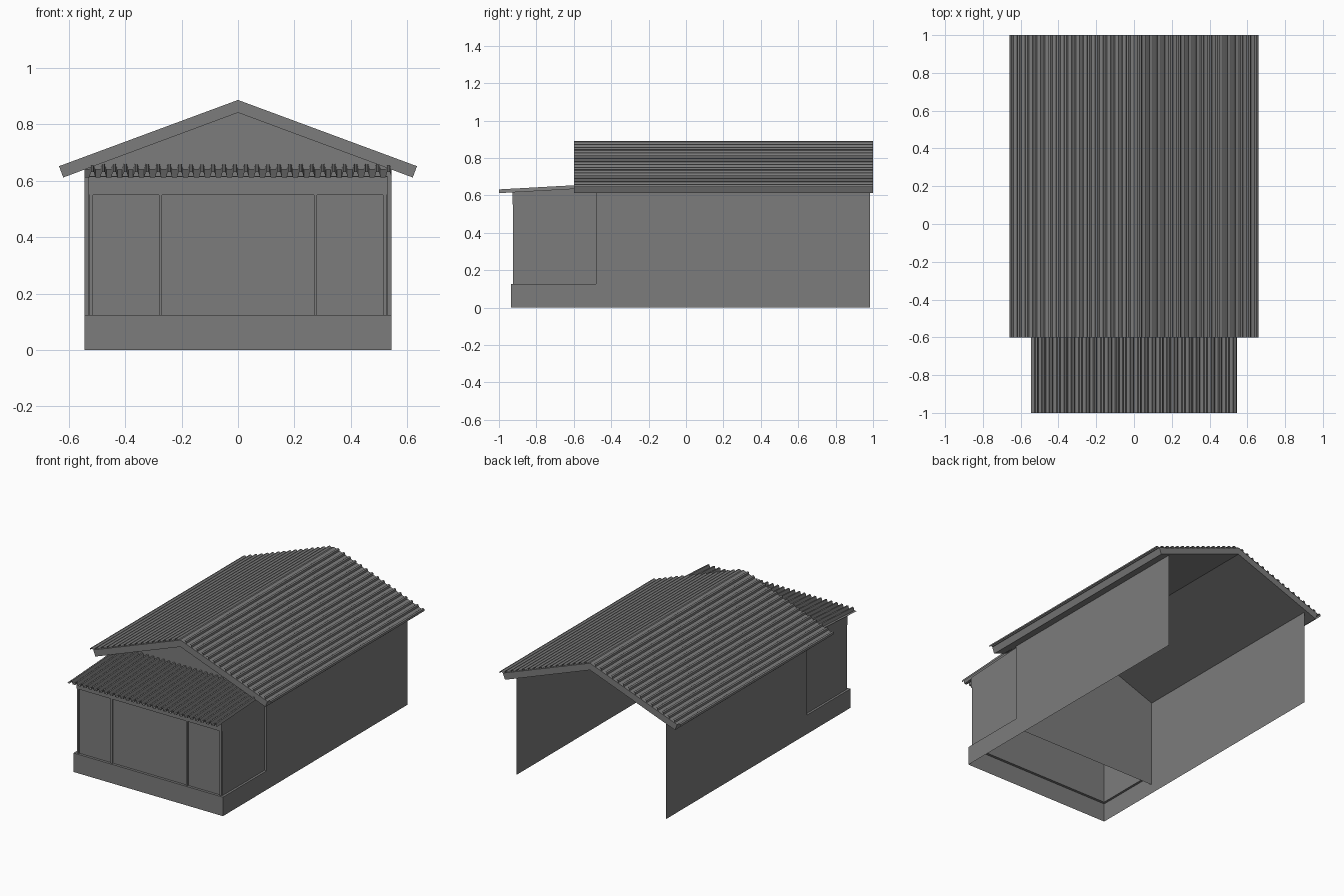
import bpy, bmesh
from mathutils import Vector

cube = bpy.data.objects.get("Cube")
if cube:
    bpy.data.objects.remove(cube)

grey = bpy.data.materials.new("plain_grey")
grey.use_nodes = True
colour = (0.2, 0.2, 0.2, 1)
grey.diffuse_color = colour
grey.node_tree.nodes["Principled BSDF"].inputs["Base Color"].default_value = colour

# Main dimensions
HALF = 0.545                # half width of the house and porch base
PANEL = 0.53                # half width of the porch enclosure
FRONT, BACK = -0.48, 0.985  # house wall ends
PORCH = -0.935              # front of the porch base
SCREEN = -0.918             # front of the porch panels
BASE = 0.125                # porch base height
APEX, SLOPE = 0.887, 0.37   # main roof top line


def finish(name, bm):
    mesh = bpy.data.meshes.new(name)
    bm.to_mesh(mesh)
    bm.free()
    mesh.materials.append(grey)
    obj = bpy.data.objects.new(name, mesh)
    bpy.context.collection.objects.link(obj)
    return obj


def sheet(name, *outlines):
    bm = bmesh.new()
    for outline in outlines:
        bm.faces.new([bm.verts.new(p) for p in outline])
    return finish(name, bm)


def box(name, low, high):
    bm = bmesh.new()
    bmesh.ops.create_cube(bm, size=1)
    low, high = Vector(low), Vector(high)
    for v in bm.verts:
        v.co = (low + high) / 2 + v.co * (high - low)
    return finish(name, bm)


def strip(name, start, end):
    """Surface between two matching rows of points."""
    bm = bmesh.new()
    a = [bm.verts.new(p) for p in start]
    b = [bm.verts.new(p) for p in end]
    for i in range(len(a) - 1):
        bm.faces.new((a[i], a[i + 1], b[i + 1], b[i]))
    return finish(name, bm)


def ribs(length, count, height):
    """Corrugated profile as (distance, height) pairs."""
    pitch = length / count
    shape = ((0, 0), (0.45, 0), (0.6, 1), (0.85, 1))
    points = [((i + t) * pitch, h * height) for i in range(count) for t, h in shape]
    return points + [(length, 0)]


def porch_roof_z(y):
    return 0.612 + (y + 1) * 0.055


# House side walls, stepping down to the porch base
for side, s in (("right", -1), ("left", 1)):
    x = s * HALF
    top = 0.64
    sheet(side + "_wall", [(x, y, z) for y, z in (
        (PORCH, 0), (BACK, 0), (BACK, top), (FRONT, top), (FRONT, BASE), (PORCH, BASE))])

# Gabled wall behind the porch
sheet("gable_wall", [(x, FRONT, z) for x, z in (
    (-HALF, 0.06), (HALF, 0.06), (HALF, 0.64), (0, 0.845), (-HALF, 0.64))])

# Porch base front and narrow ledge
sheet("porch_base_front", [(-HALF, PORCH, 0), (HALF, PORCH, 0),
                           (HALF, PORCH, BASE), (-HALF, PORCH, BASE)])
strip("porch_ledge",
      [(x, y, BASE) for x, y in ((-HALF, FRONT), (-HALF, PORCH), (HALF, PORCH), (HALF, FRONT))],
      [(x, y, BASE) for x, y in ((-PANEL, FRONT), (-PANEL, SCREEN), (PANEL, SCREEN), (PANEL, FRONT))])

# Porch enclosure panels on three sides
corners = ((-PANEL, FRONT), (-PANEL, SCREEN), (PANEL, SCREEN), (PANEL, FRONT))
strip("porch_panels",
      [(x, y, BASE) for x, y in corners],
      [(x, y, porch_roof_z(y)) for x, y in corners])

# Porch posts and beams
for i, x in enumerate((-0.52, -0.275, 0.275, 0.52)):
    box(f"porch_post_{i + 1}", (x - 0.006, SCREEN - 0.007, BASE), (x + 0.006, SCREEN, 0.55))
box("porch_front_beam", (-PANEL, SCREEN - 0.009, 0.55), (PANEL, SCREEN, 0.615))
for side, s in (("right", -1), ("left", 1)):
    x = s * (PANEL + 0.004)
    sheet(side + "_porch_beam", [(x, SCREEN, 0.55), (x, FRONT, 0.572),
                                 (x, FRONT, porch_roof_z(FRONT)), (x, SCREEN, porch_roof_z(SCREEN))])

# Corrugated porch roof
profile = ribs(2 * HALF, 28, 0.02)
strip("porch_roof",
      [(d - HALF, -1, porch_roof_z(-1) + h) for d, h in profile],
      [(d - HALF, FRONT, porch_roof_z(FRONT) + h) for d, h in profile])

# Main roof slab: a bent board with square-cut eaves
outline = [(0.635, APEX - 0.635 * SLOPE), (0, APEX), (-0.635, APEX - 0.635 * SLOPE),
           (-0.62, 0.612), (0, 0.842), (0.62, 0.612)]
bm = bmesh.new()
rows = [[bm.verts.new((x, y, z)) for x, z in outline] for y in (-0.6, 1)]
for i in range(6):
    j = (i + 1) % 6
    bm.faces.new((rows[0][i], rows[0][j], rows[1][j], rows[1][i]))
for row in rows:
    for quad in ((0, 1, 4, 5), (1, 2, 3, 4)):
        bm.faces.new([row[k] for k in quad])
bmesh.ops.recalc_face_normals(bm, faces=bm.faces)
finish("roof_slab", bm)

# Corrugated sheets on both roof slopes
along = Vector((1, 0, -SLOPE)).normalized()
normal = Vector((SLOPE, 0, 1)).normalized()
for side, s in (("right", -1), ("left", 1)):
    points = [Vector((0, 0, APEX + 0.002)) + along * d + normal * h
              for d, h in ribs(0.66 / along.x, 16, 0.011)]
    ends = [[(s * p.x, y, p.z) for p in points] for y in (-0.6, 1)]
    strip(side + "_roof_sheet", *(ends if s > 0 else ends[::-1]))
